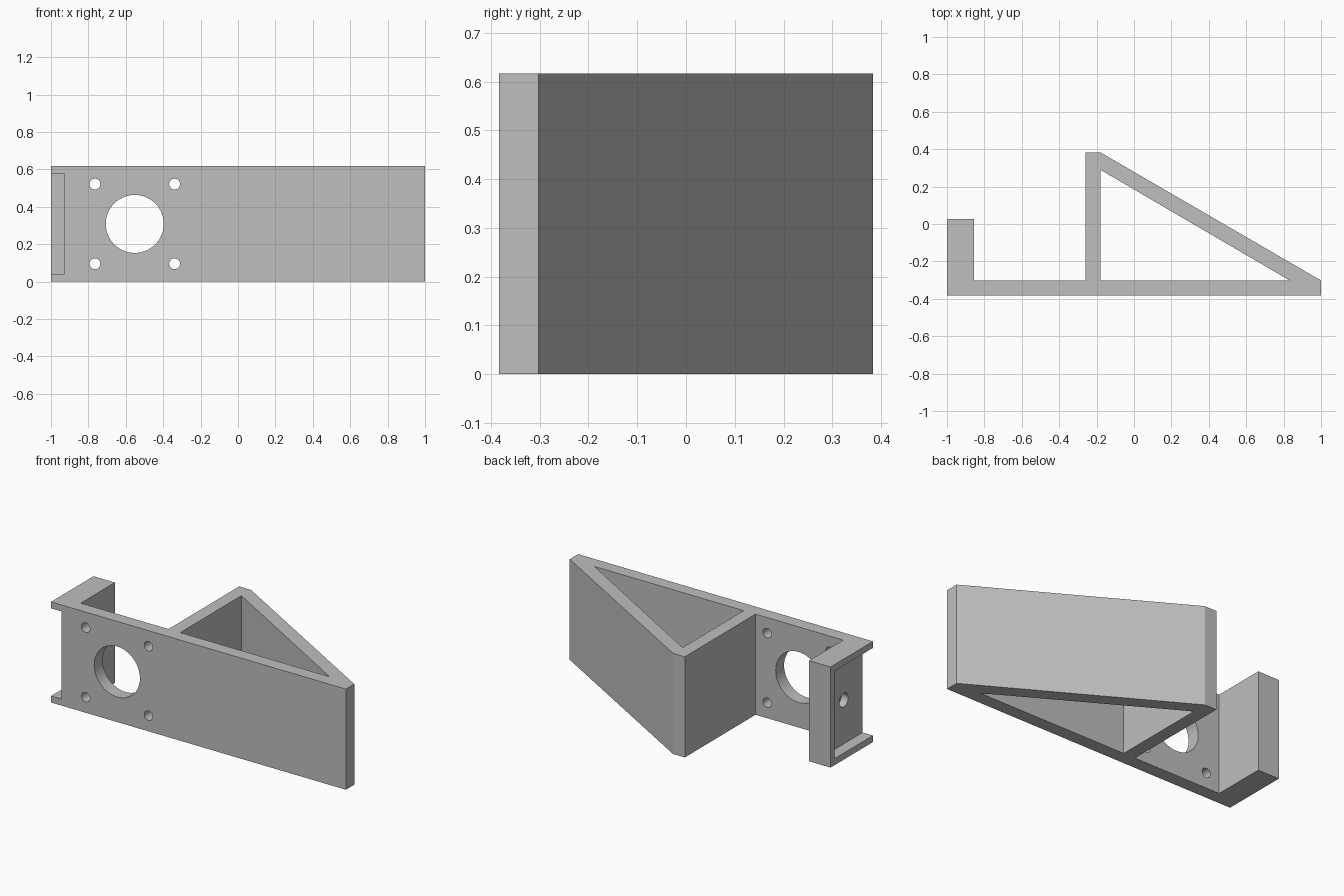
import bpy
import bmesh
from math import pi
from mathutils import Matrix, Vector

cube = bpy.data.objects.get("Cube")
if cube:
    bpy.data.objects.remove(cube, do_unlink=True)

HEIGHT = 0.617
MID = HEIGHT / 2

grey = bpy.data.materials.new("plain_grey")
grey.use_nodes = True
grey.diffuse_color = (0.52, 0.52, 0.52, 1)
grey.node_tree.nodes["Principled BSDF"].inputs["Base Color"].default_value = grey.diffuse_color


def add_object(name, bm):
    bmesh.ops.recalc_face_normals(bm, faces=bm.faces)
    mesh = bpy.data.meshes.new(name)
    bm.to_mesh(mesh)
    bm.free()
    mesh.materials.append(grey)
    obj = bpy.data.objects.new(name, mesh)
    bpy.context.collection.objects.link(obj)
    return obj


def prism(name, outline, z0, z1):
    bm = bmesh.new()
    face = bm.faces.new([bm.verts.new((x, y, z0)) for x, y in outline])
    new = bmesh.ops.extrude_face_region(bm, geom=[face])["geom"]
    bmesh.ops.translate(bm, vec=(0, 0, z1 - z0),
                        verts=[v for v in new if isinstance(v, bmesh.types.BMVert)])
    return add_object(name, bm)


def rod(name, centre, radius, depth, axis):
    bm = bmesh.new()
    turn = Matrix.Rotation(pi / 2, 4, axis)
    bmesh.ops.create_cone(bm, cap_ends=True, segments=64, radius1=radius, radius2=radius,
                          depth=depth, matrix=Matrix.Translation(Vector(centre)) @ turn)
    return add_object(name, bm)


def cut(body, cutter):
    cutter.hide_render = True
    mod = body.modifiers.new(cutter.name, "BOOLEAN")
    mod.operation = "DIFFERENCE"
    mod.solver = "EXACT"
    mod.object = cutter
    bpy.context.view_layer.objects.active = body
    bpy.ops.object.modifier_apply(modifier=mod.name)
    bpy.data.objects.remove(cutter, do_unlink=True)


# Bracket body: plate, end block and triangular brace in one outline
bracket = prism("bracket", [
    (-1, -0.383), (1, -0.383), (1, -0.302), (-0.18, 0.383), (-0.26, 0.383),
    (-0.26, -0.302), (-0.855, -0.302), (-0.855, 0.028), (-1, 0.028)], 0, HEIGHT)

# Opening inside the brace
cut(bracket, prism("brace_opening", [(-0.18, -0.302), (0.833, -0.302), (-0.18, 0.29)],
                   -0.1, HEIGHT + 0.1))

# Pocket in the end block, open to the side and front
cut(bracket, prism("end_pocket", [(-1.1, -0.5), (-0.93, -0.5), (-0.93, -0.012), (-1.1, -0.012)],
                   0.04, HEIGHT - 0.04))

# Blind hole in the pocket floor
cut(bracket, rod("pocket_hole", (-0.94, -0.2, MID), 0.042, 0.11, "Y"))

# Large round opening with four screw holes around it
cut(bracket, rod("round_opening", (-0.552, -0.34, MID), 0.155, 0.2, "X"))
for side in (-1, 1):
    for level in (-1, 1):
        cut(bracket, rod("screw_hole", (-0.552 + side * 0.213, -0.34, MID + level * 0.213),
                         0.029, 0.2, "X"))

# Smooth hole walls, sharp edges
bpy.ops.object.select_all(action="DESELECT")
bracket.select_set(True)
bpy.context.view_layer.objects.active = bracket
bpy.ops.object.shade_smooth_by_angle(angle=pi / 6)
